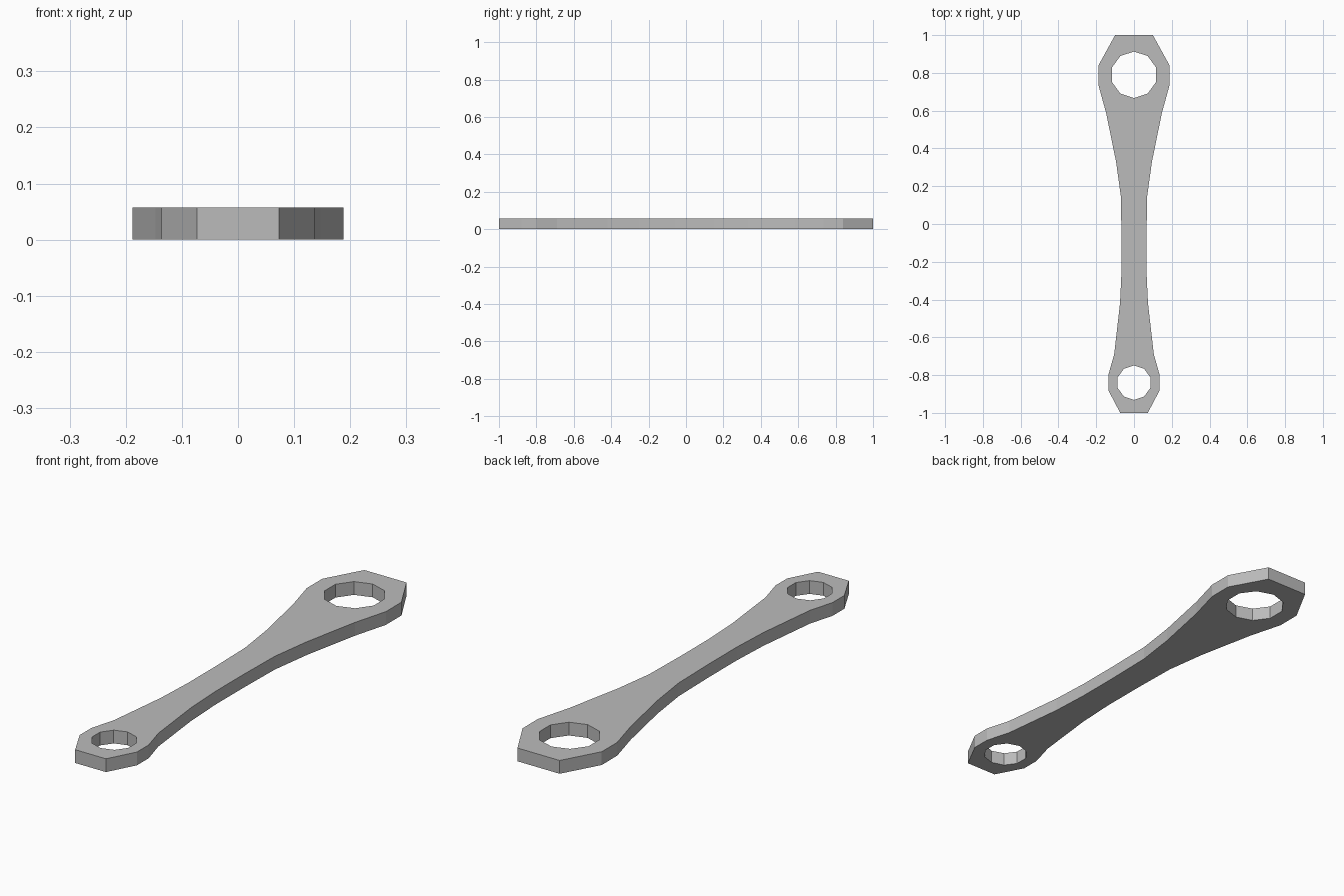
import bpy, bmesh
from math import sin, cos, pi

cube = bpy.data.objects.get("Cube")
if cube:
    bpy.data.objects.remove(cube, do_unlink=True)

THICKNESS = 0.057

# Half outline (half width, y) from the large end to the small end
PROFILE = [(0.10, 1.0), (0.188, 0.84), (0.188, 0.735), (0.147, 0.585),
           (0.095, 0.33), (0.07, 0.15), (0.066, -0.06), (0.066, -0.25),
           (0.074, -0.42), (0.105, -0.69), (0.136, -0.80), (0.136, -0.88),
           (0.073, -1.0)]

# Ten-sided holes (centre y, radius)
HOLES = [(0.79, 0.123), (-0.84, 0.091)]


def add_loop(bm, points):
    verts = [bm.verts.new((x, y, 0)) for x, y in points]
    return [bm.edges.new((a, b)) for a, b in zip(verts, verts[1:] + verts[:1])]


def decagon(centre, radius):
    return [(radius * sin(i * pi / 5), centre + radius * cos(i * pi / 5))
            for i in range(10)]


# Mirrored outline with both holes left open
bm = bmesh.new()
edges = add_loop(bm, PROFILE + [(-x, y) for x, y in reversed(PROFILE)])
for centre, radius in HOLES:
    edges += add_loop(bm, decagon(centre, radius))
bmesh.ops.triangle_fill(bm, edges=edges, use_beauty=True, normal=(0, 0, 1))

# Thicken into a plate, keeping the base
top = bmesh.ops.extrude_face_region(bm, geom=bm.faces[:], use_keep_orig=True)
bmesh.ops.translate(bm, vec=(0, 0, THICKNESS),
                    verts=[v for v in top["geom"] if isinstance(v, bmesh.types.BMVert)])
bmesh.ops.recalc_face_normals(bm, faces=bm.faces[:])

mesh = bpy.data.meshes.new("link_arm")
bm.to_mesh(mesh)
bm.free()
arm = bpy.data.objects.new("link_arm", mesh)
bpy.context.collection.objects.link(arm)

# Grey metal
grey = bpy.data.materials.new("grey_metal")
grey.use_nodes = True
colour = (0.5, 0.5, 0.5, 1)
grey.diffuse_color = colour
grey.node_tree.nodes["Principled BSDF"].inputs["Base Color"].default_value = colour
mesh.materials.append(grey)
